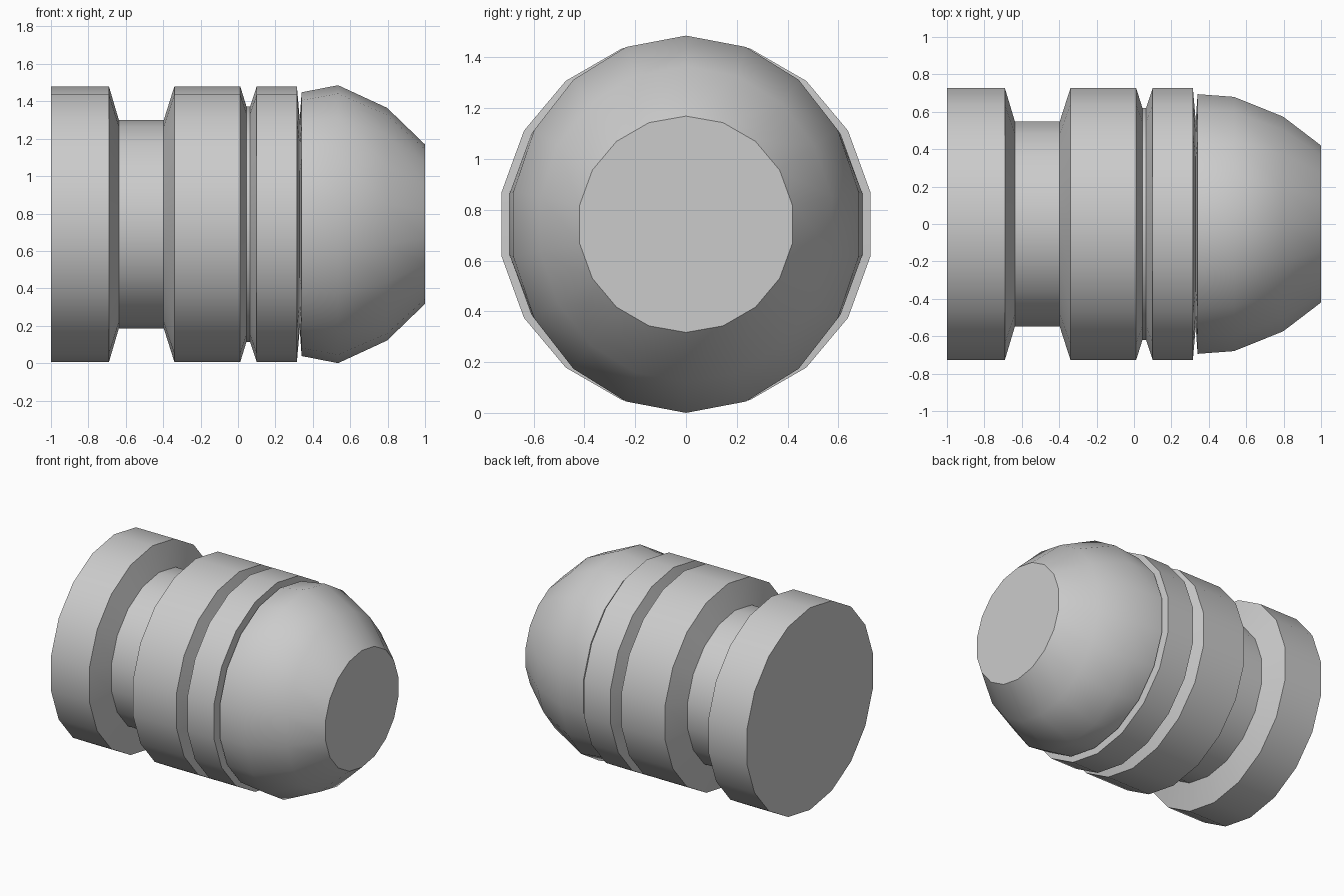
import bpy, bmesh, math

if "Cube" in bpy.data.objects:
    bpy.data.objects.remove(bpy.data.objects["Cube"])

SIDES = 18
CENTRE_Z = 0.743


def lathe_x(name, profile):
    """Closed solid around the x axis; profile holds (x, y radius, z radius)."""
    bm = bmesh.new()
    rings = []
    for x, ry, rz in profile:
        ring = []
        for i in range(SIDES):
            a = math.pi / 2 + i * math.tau / SIDES
            ring.append(bm.verts.new((x, ry * math.cos(a), rz * math.sin(a))))
        rings.append(ring)
    for a, b in zip(rings, rings[1:]):
        for i in range(SIDES):
            j = (i + 1) % SIDES
            bm.faces.new((a[i], a[j], b[j], b[i]))
    bm.faces.new(rings[0])
    bm.faces.new(rings[-1])
    bmesh.ops.recalc_face_normals(bm, faces=bm.faces)
    mesh = bpy.data.meshes.new(name)
    bm.to_mesh(mesh)
    bm.free()
    obj = bpy.data.objects.new(name, mesh)
    obj.location.z = CENTRE_Z
    bpy.context.collection.objects.link(obj)
    bpy.ops.object.select_all(action='DESELECT')
    obj.select_set(True)
    bpy.context.view_layer.objects.active = obj
    bpy.ops.object.shade_smooth_by_angle(angle=math.radians(35))
    return obj


R = 0.737
# Grooved body: wide groove, narrow groove and a thin slit before the nose
body = [(-1.0, R), (-0.69, R), (-0.637, 0.557), (-0.397, 0.557), (-0.34, R),
        (0.012, R), (0.045, 0.63), (0.065, 0.63), (0.10, R), (0.315, R), (0.33, 0.56)]
# Slightly flattened domed nose with a flat tip
nose = [(0.34, 0.705, 0.705), (0.535, 0.69, 0.743), (0.797, 0.583, 0.622), (1.0, 0.426, 0.426)]

lathe_x("grooved_plug", [(x, r, r) for x, r in body] + nose)
